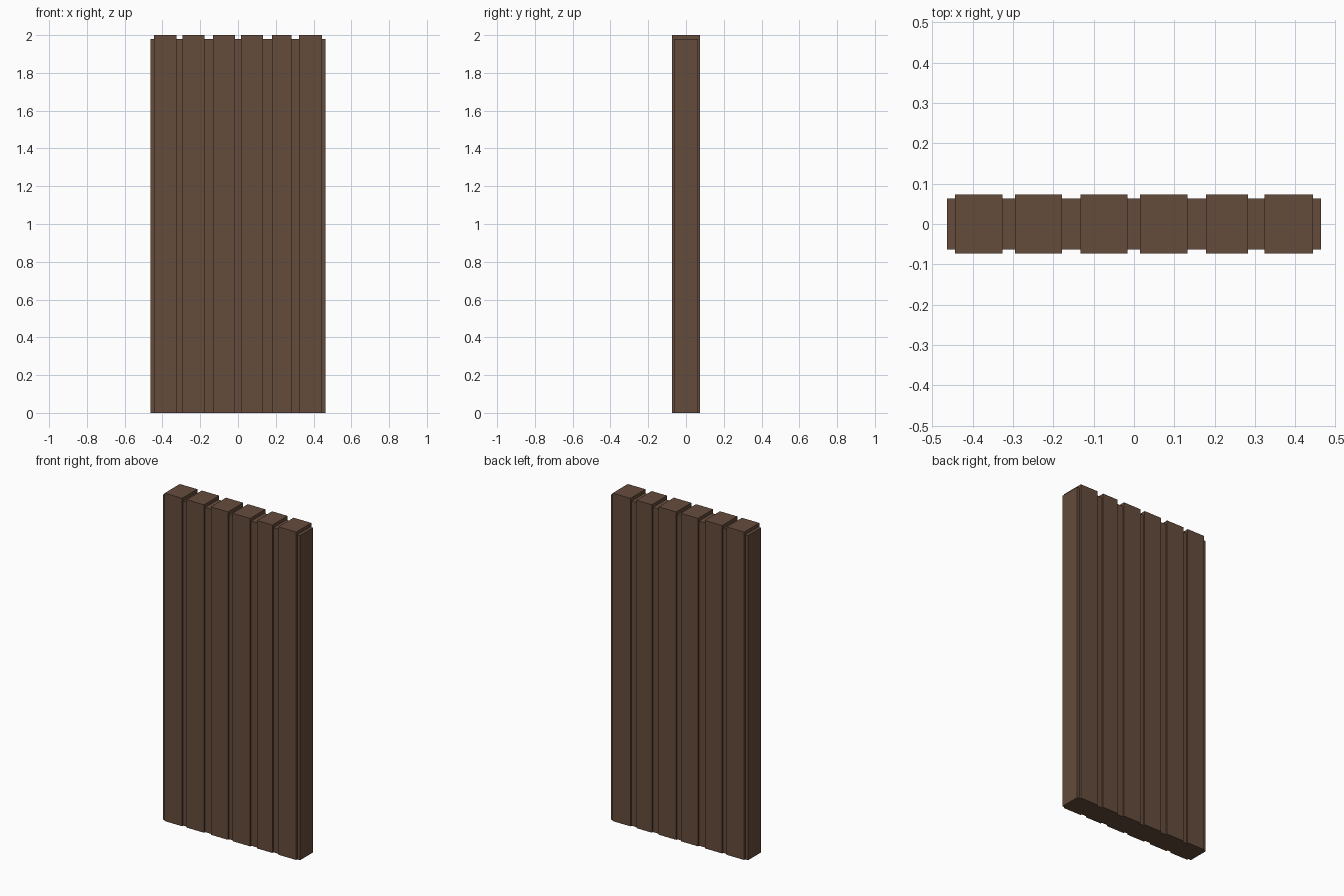
import bpy
import bmesh

if "Cube" in bpy.data.objects:
    bpy.data.objects.remove(bpy.data.objects["Cube"])

wood = bpy.data.materials.new("dark_wood")
wood.diffuse_color = (0.13, 0.072, 0.045, 1)
wood.use_nodes = True
wood.node_tree.nodes["Principled BSDF"].inputs["Base Color"].default_value = wood.diffuse_color


def bar(name, x0, x1, half_depth, height):
    """Upright box standing on z = 0 between x0 and x1."""
    bm = bmesh.new()
    bmesh.ops.create_cube(bm, size=1)
    for v in bm.verts:
        v.co.x = x0 if v.co.x < 0 else x1
        v.co.y *= 2 * half_depth
        v.co.z = (v.co.z + 0.5) * height
    mesh = bpy.data.meshes.new(name)
    bm.to_mesh(mesh)
    bm.free()
    mesh.materials.append(wood)
    obj = bpy.data.objects.new(name, mesh)
    bpy.context.collection.objects.link(obj)
    return obj


# Raised planks, left to right, unevenly spaced
planks = [(-0.444, -0.326), (-0.295, -0.178), (-0.132, -0.016),
          (0.015, 0.133), (0.179, 0.283), (0.324, 0.444)]
for i, (x0, x1) in enumerate(planks, 1):
    bar(f"plank_{i}", x0, x1, 0.073, 2.0)

# Recessed backing strips filling the gaps and both outer edges
half_width = 0.463
starts = [-half_width] + [p[1] for p in planks]
ends = [p[0] for p in planks] + [half_width]
for i, (x0, x1) in enumerate(zip(starts, ends), 1):
    bar(f"groove_strip_{i}", x0, x1, 0.063, 1.98)
